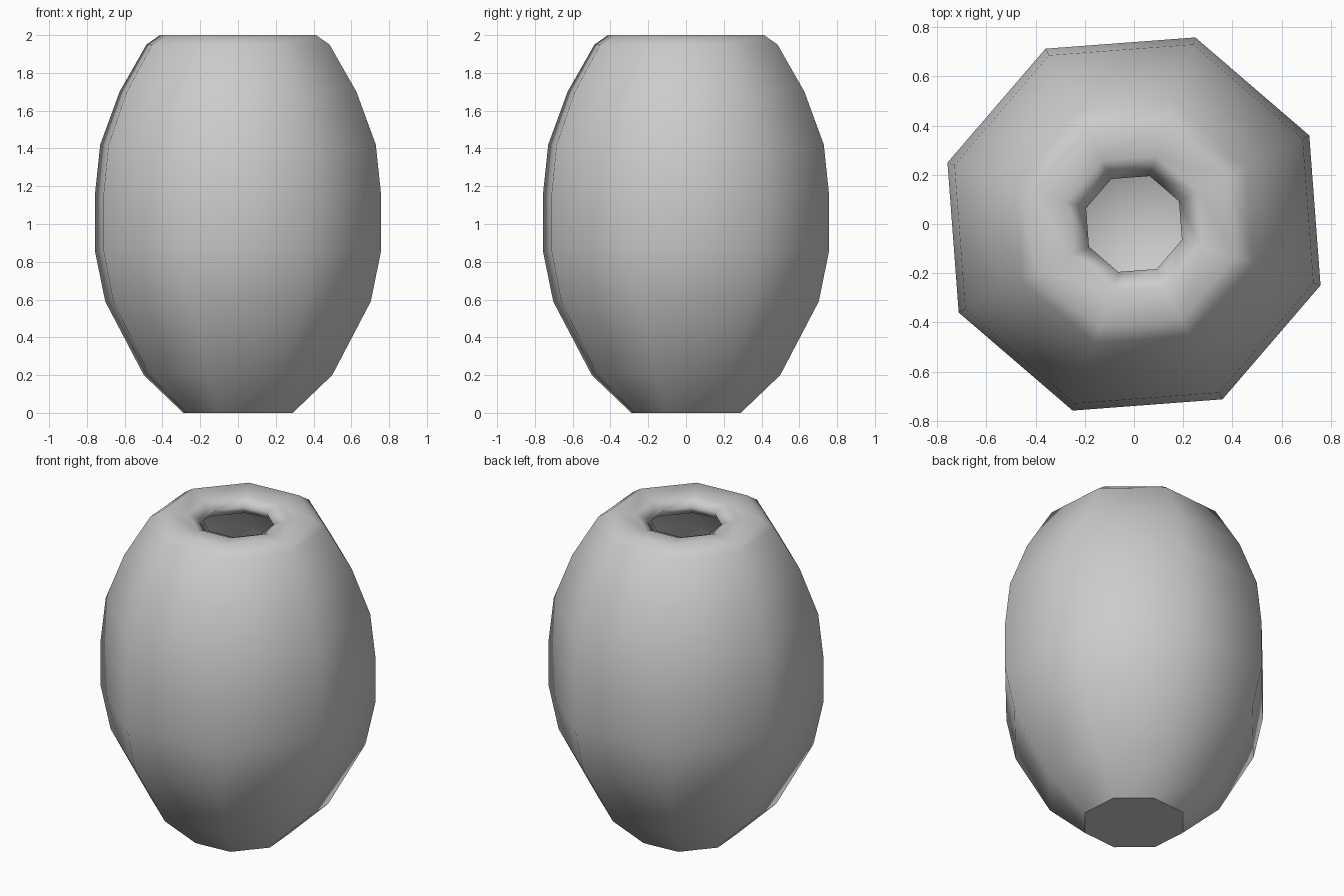
import bpy, bmesh, math

if "Cube" in bpy.data.objects:
    bpy.data.objects.remove(bpy.data.objects["Cube"])

SIDES = 8
OFFSET = math.radians(26.8)

# Profile (radius, z): outer wall from the foot up, over the rim, down the inner wall
outer = [(0.305, 0.0), (0.525, 0.2), (0.74, 0.59), (0.798, 0.86), (0.798, 1.15),
         (0.768, 1.42), (0.66, 1.7), (0.51, 1.95), (0.435, 2.0)]
mouth = [(0.29, 1.985), (0.205, 1.95)]
inner = [(0.28, 1.88), (0.46, 1.83), (0.60, 1.66), (0.70, 1.4), (0.73, 1.15),
         (0.73, 0.86), (0.67, 0.61), (0.46, 0.25), (0.2, 0.08)]

bm = bmesh.new()


def ring(r, z):
    return [bm.verts.new((r * math.cos(OFFSET + k * math.tau / SIDES),
                          r * math.sin(OFFSET + k * math.tau / SIDES), z))
            for k in range(SIDES)]


# Eight-sided vessel wall
rings = [ring(r, z) for r, z in outer + mouth + inner]
for a, b in zip(rings, rings[1:]):
    for k in range(SIDES):
        n = (k + 1) % SIDES
        bm.faces.new((a[k], a[n], b[n], b[k]))

# Flat foot underneath and rounded floor inside
foot = bm.faces.new(rings[0][::-1])
centre = bm.verts.new((0, 0, 0.05))
for k in range(SIDES):
    bm.faces.new((rings[-1][k], rings[-1][(k + 1) % SIDES], centre))

# Smooth shading with a crisp foot edge
for f in bm.faces:
    f.smooth = True
foot.smooth = False
for e in foot.edges:
    e.smooth = False
bmesh.ops.recalc_face_normals(bm, faces=bm.faces)

mesh = bpy.data.meshes.new("vase")
bm.to_mesh(mesh)
bm.free()
vase = bpy.data.objects.new("vase", mesh)
bpy.context.collection.objects.link(vase)
